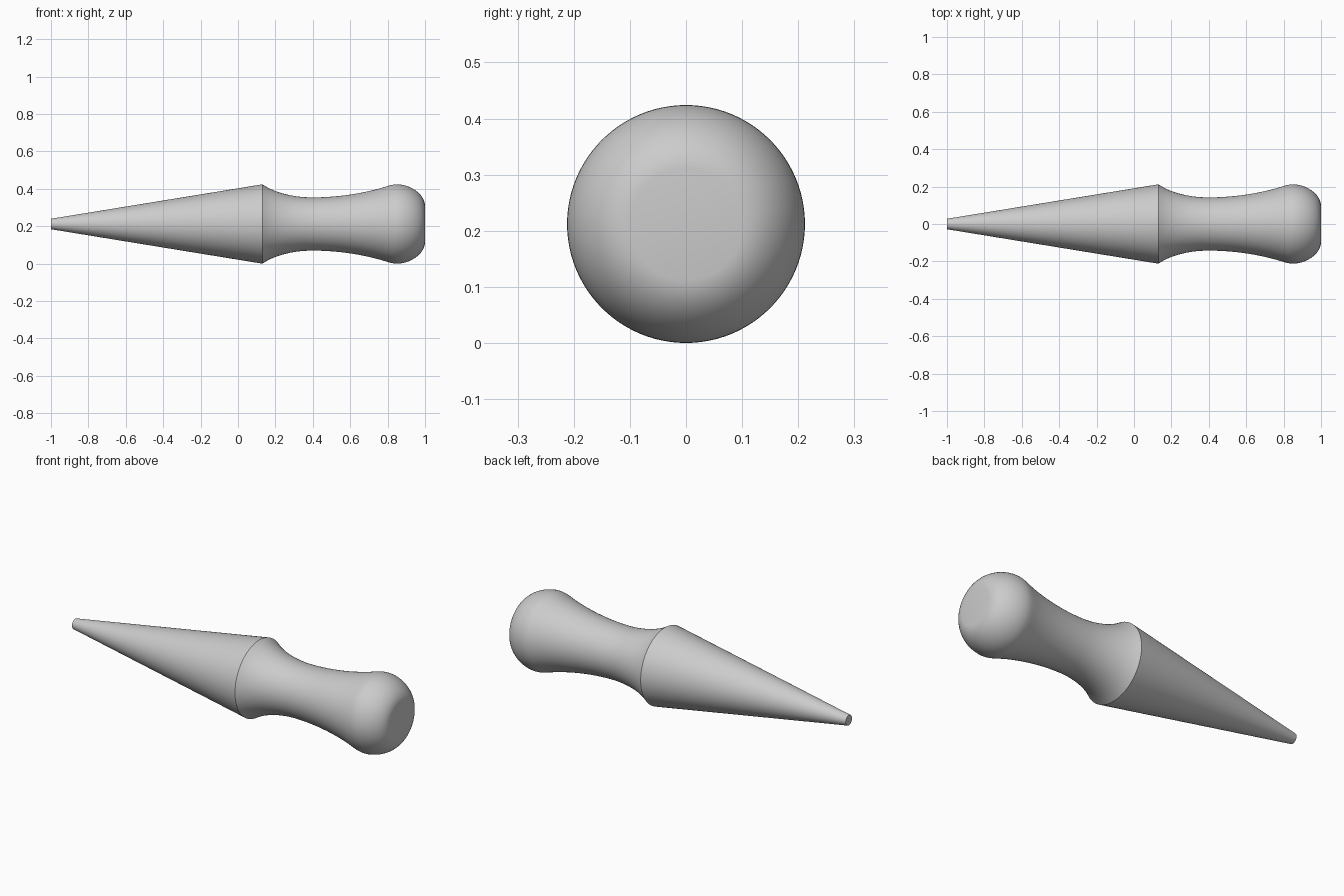
import bpy, bmesh, math
from mathutils import Vector, geometry

cube = bpy.data.objects.get("Cube")
if cube:
    bpy.data.objects.remove(cube, do_unlink=True)

SIDES = 96
RADIUS = 0.212

grey = bpy.data.materials.new("plain grey")
grey.use_nodes = True
colour = (0.6, 0.6, 0.6, 1)
grey.diffuse_color = colour
grey.node_tree.nodes["Principled BSDF"].inputs["Base Color"].default_value = colour


def curve(a, ha, hb, b, steps=14):
    """Sampled Bezier profile of (x, radius) points."""
    pts = [Vector((*p, 0)) for p in (a, ha, hb, b)]
    return [(p.x, p.y) for p in geometry.interpolate_bezier(*pts, steps)]


def lathe(name, profile):
    """Turn an (x, radius) profile about the long axis."""
    bm = bmesh.new()
    verts = [bm.verts.new((x, 0, r)) for x, r in profile]
    edges = [bm.edges.new(pair) for pair in zip(verts, verts[1:])]
    bmesh.ops.spin(bm, geom=verts + edges, cent=(0, 0, 0), axis=(1, 0, 0),
                   angle=math.tau, steps=SIDES)
    bmesh.ops.remove_doubles(bm, verts=bm.verts, dist=0.0001)
    bmesh.ops.recalc_face_normals(bm, faces=bm.faces)
    mesh = bpy.data.meshes.new(name)
    bm.to_mesh(mesh)
    bm.free()
    mesh.materials.append(grey)
    obj = bpy.data.objects.new(name, mesh)
    obj.location.z = RADIUS
    bpy.context.collection.objects.link(obj)
    bpy.ops.object.select_all(action="DESELECT")
    obj.select_set(True)
    bpy.context.view_layer.objects.active = obj
    bpy.ops.object.shade_smooth_by_angle(angle=math.radians(25))
    return obj


# Tapered spike with a small flat tip, waisted grip and rounded pommel
shoulder, waist, flare, crown, rim = (
    (0.13, RADIUS), (0.4, 0.142), (0.8, 0.203), (0.85, RADIUS), (1, 0.1))
spike = [(-1, 0), (-1, 0.028), shoulder]
grip = curve(shoulder, (0.2, 0.165), (0.3, 0.142), waist)
grip += curve(waist, (0.55, 0.142), (0.7, 0.17), flare)[1:]
pommel = curve(flare, (0.82, 0.209), (0.835, RADIUS), crown, 5)[1:]
pommel += curve(crown, (0.92, RADIUS), (0.996, 0.162), rim)[1:] + [(1, 0)]
lathe("spike_and_handle", spike + grip[1:] + pommel)
